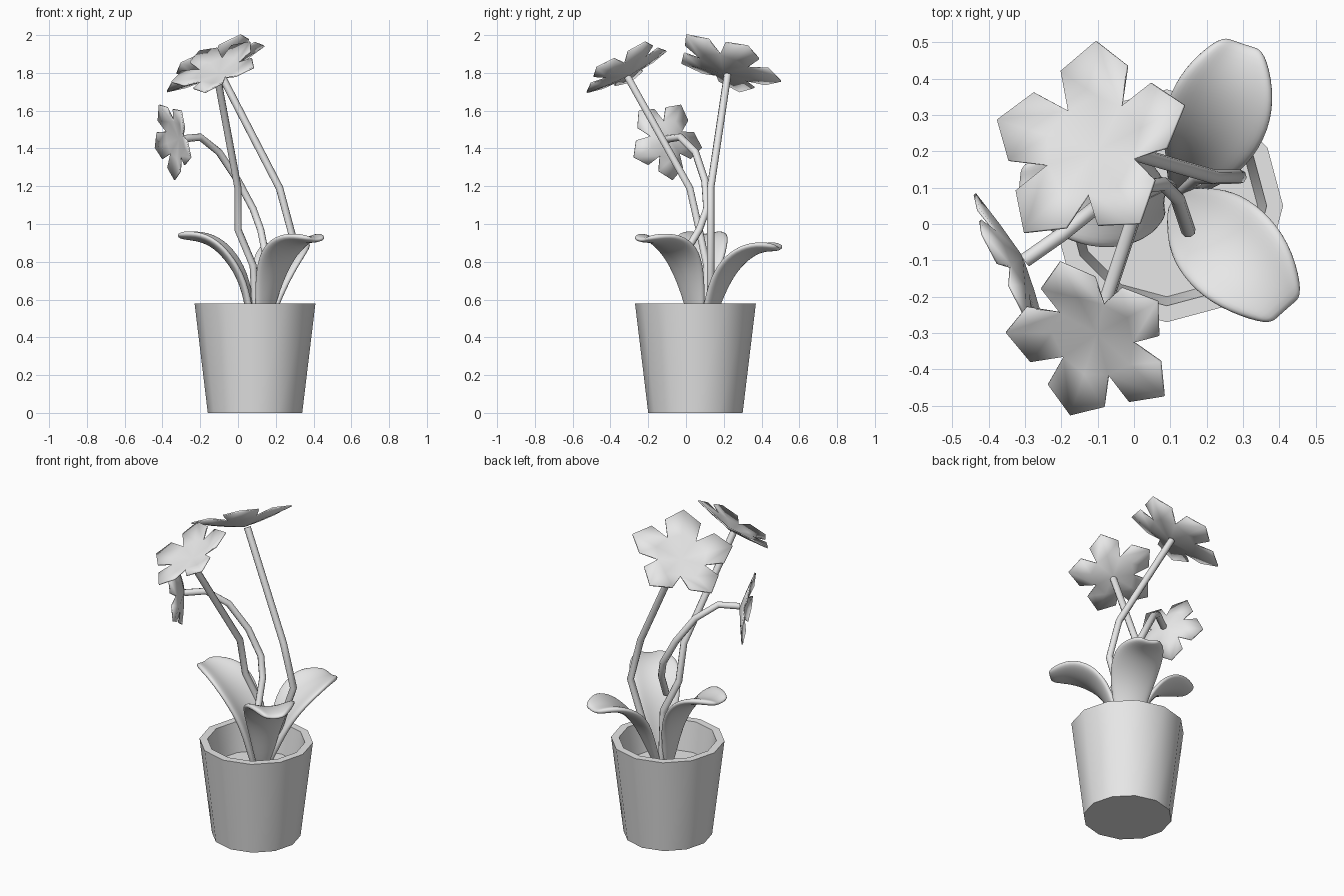
import bpy, bmesh, math
from mathutils import Vector

cube = bpy.data.objects.get("Cube")
if cube:
    bpy.data.objects.remove(cube, do_unlink=True)

grey = bpy.data.materials.new("light_grey")
grey.use_nodes = True
grey.diffuse_color = (0.8, 0.8, 0.8, 1)
grey.node_tree.nodes["Principled BSDF"].inputs["Base Color"].default_value = (0.8, 0.8, 0.8, 1)


def add_object(name, data):
    data.materials.append(grey)
    obj = bpy.data.objects.new(name, data)
    bpy.context.collection.objects.link(obj)
    bpy.ops.object.select_all(action="DESELECT")
    obj.select_set(True)
    bpy.context.view_layer.objects.active = obj
    return obj


def mesh_from(name, bm):
    bmesh.ops.recalc_face_normals(bm, faces=bm.faces)
    mesh = bpy.data.meshes.new(name)
    bm.to_mesh(mesh)
    bm.free()
    return add_object(name, mesh)


def make_pot():
    # Turned profile: base, outer wall, rim, inner wall, floor
    profile = [(0, 0), (0.25, 0), (0.32, 0.58), (0.275, 0.58), (0.25, 0.40), (0, 0.40)]
    bm = bmesh.new()
    verts = [bm.verts.new((r, 0, z)) for r, z in profile]
    edges = [bm.edges.new(pair) for pair in zip(verts, verts[1:])]
    bmesh.ops.spin(bm, geom=verts + edges, axis=(0, 0, 1), cent=(0, 0, 0),
                   angle=2 * math.pi, steps=12)
    bmesh.ops.remove_doubles(bm, verts=bm.verts, dist=0.0005)
    pot = mesh_from("pot", bm)
    pot.location = (0.09, 0.05, 0)
    bpy.ops.object.shade_smooth_by_angle(angle=math.radians(50))


def make_leaf(name, path):
    # Cupped strip swept along the midrib, thickened and smoothed
    half_widths = [0.03, 0.09, 0.135, 0.15, 0.125, 0.06]
    points = [Vector(p) for p in path]
    bm = bmesh.new()
    rows = []
    for i, (p, w) in enumerate(zip(points, half_widths)):
        t = (points[min(i + 1, len(points) - 1)] - points[max(i - 1, 0)]).normalized()
        side = t.cross(Vector((0, 0, 1))).normalized()
        normal = side.cross(t)
        rows.append([bm.verts.new(p + side * w * s + normal * w * 0.25 * (s * s - 0.4))
                     for s in (-1, -0.5, 0, 0.5, 1)])
    for a, b in zip(rows, rows[1:]):
        for j in range(4):
            bm.faces.new((a[j], a[j + 1], b[j + 1], b[j]))
    leaf = mesh_from(name, bm)
    solid = leaf.modifiers.new("thickness", "SOLIDIFY")
    solid.thickness = 0.035
    solid.offset = 0
    sub = leaf.modifiers.new("smooth", "SUBSURF")
    sub.levels = sub.render_levels = 2
    bpy.ops.object.shade_smooth()


def make_stem(name, path):
    curve = bpy.data.curves.new(name, "CURVE")
    curve.dimensions = "3D"
    curve.bevel_depth = 0.02
    curve.bevel_resolution = 2
    curve.use_fill_caps = True
    spline = curve.splines.new("POLY")
    spline.points.add(len(path) - 1)
    for point, co in zip(spline.points, path):
        point.co = (*co, 1)
    add_object(name, curve)
    bpy.ops.object.convert(target="MESH")
    bpy.ops.object.shade_smooth_by_angle(angle=math.radians(60))


def make_flower(name, center, normal, petal_dir, size):
    # Five pointed petals around a shallow cup
    n = Vector(normal).normalized()
    u = Vector(petal_dir)
    u = (u - n * u.dot(n)).normalized()
    v = n.cross(u)
    bm = bmesh.new()

    def vert(radius, angle, height):
        offset = (u * math.cos(angle) + v * math.sin(angle)) * radius + n * height
        return bm.verts.new(Vector(center) + offset * size)

    step = 2 * math.pi / 5
    middle = vert(0, 0, 0)
    notches = [vert(0.46, (k - 0.5) * step, 0.12) for k in range(5)]
    for k in range(5):
        a = k * step
        right, left = notches[k], notches[(k + 1) % 5]
        rib = vert(0.5, a, 0.09)
        tip = vert(1, a, 0.2)
        corner_r = vert(0.81, a - 0.43, 0.2)
        corner_l = vert(0.81, a + 0.43, 0.2)
        bm.faces.new((middle, right, rib, left))
        bm.faces.new((right, corner_r, tip, rib))
        bm.faces.new((rib, tip, corner_l, left))
    flower = mesh_from(name, bm)
    solid = flower.modifiers.new("thickness", "SOLIDIFY")
    solid.thickness = 0.008
    solid.offset = 0
    bpy.ops.object.shade_smooth_by_angle(angle=math.radians(50))


make_pot()

# Leaves
make_leaf("front_leaf", [(0.12, 0.07, 0.40), (0.16, 0.03, 0.66), (0.21, -0.02, 0.82),
                         (0.28, -0.09, 0.90), (0.35, -0.16, 0.93), (0.42, -0.24, 0.92)])
make_leaf("back_leaf", [(0.12, 0.09, 0.40), (0.17, 0.16, 0.64), (0.20, 0.23, 0.77),
                        (0.24, 0.32, 0.85), (0.27, 0.41, 0.885), (0.30, 0.50, 0.875)])
make_leaf("side_leaf", [(0.08, 0.06, 0.40), (0.05, 0.06, 0.66), (-0.02, 0.07, 0.80),
                        (-0.11, 0.08, 0.90), (-0.21, 0.095, 0.94), (-0.32, 0.105, 0.94)])

# Stems
make_stem("back_stem", [(0.13, 0.09, 0.40), (0.18, 0.13, 0.62), (0.29, 0.13, 0.93),
                        (0.22, 0.13, 1.19), (-0.09, 0.22, 1.79)])
make_stem("front_stem", [(0.10, 0.10, 0.40), (0.08, 0.11, 0.78), (0.0, 0.07, 0.97),
                         (0.0, 0.02, 1.19), (-0.11, -0.31, 1.78)])
make_stem("side_stem", [(0.15, -0.02, 0.82), (0.12, 0.07, 0.97), (0.08, 0.11, 1.08),
                        (0.0, 0.10, 1.23), (-0.10, 0.05, 1.38), (-0.20, -0.03, 1.46),
                        (-0.30, -0.10, 1.45)])

# Flowers
make_flower("back_flower", (-0.10, 0.20, 1.80), (-0.5, 0.37, 1), (0, 0.295, -0.05), 0.3)
make_flower("front_flower", (-0.10, -0.30, 1.79), (-0.4, -0.55, 1), (-0.06, -0.21, -0.14), 0.25)
make_flower("side_flower", (-0.31, -0.09, 1.45), (-1, -0.5, -0.15), (0, 0.03, -0.21), 0.215)
